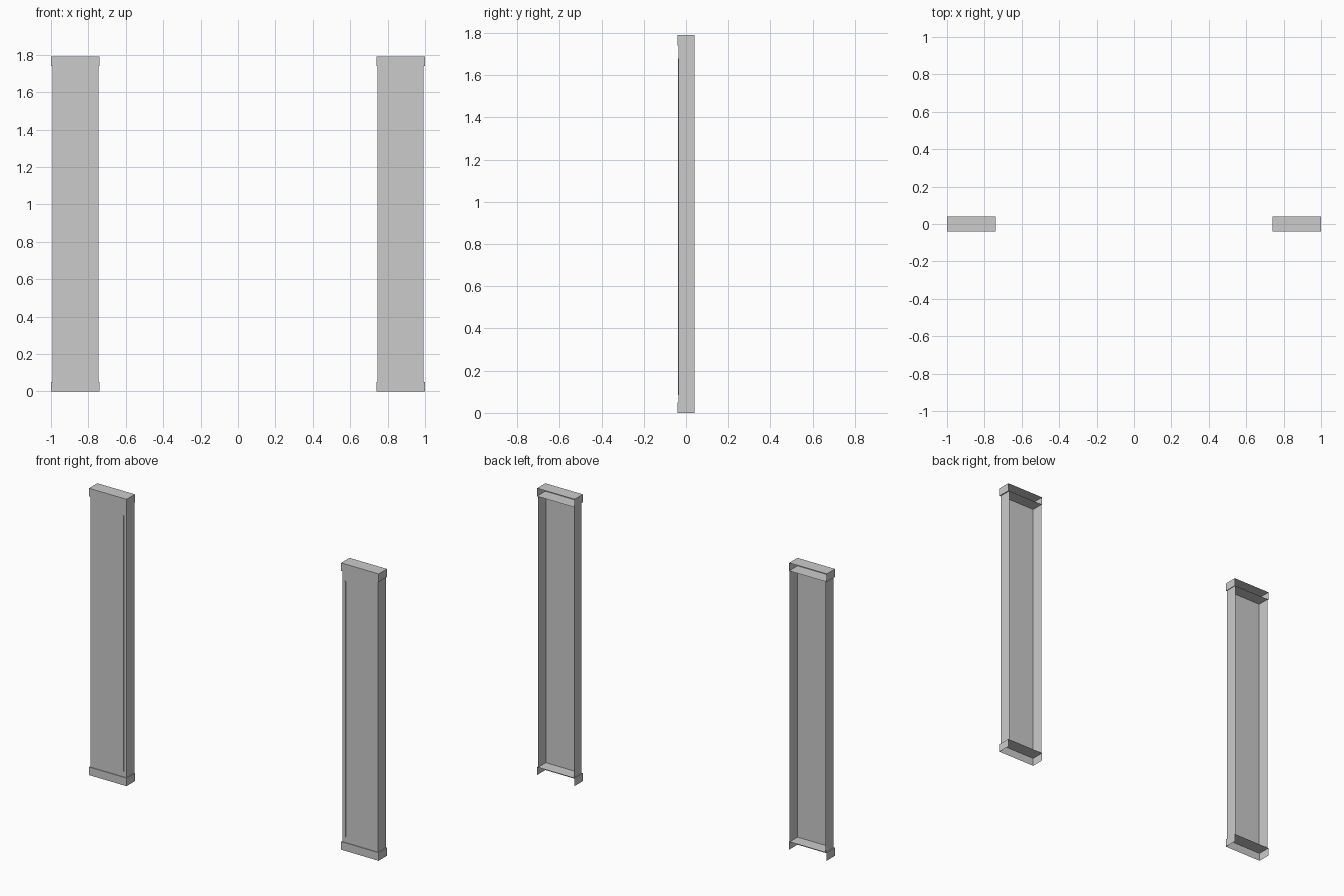
import bpy
import bmesh
from mathutils import Vector

cube = bpy.data.objects.get("Cube")
if cube:
    bpy.data.objects.remove(cube, do_unlink=True)

# One plain grey for everything
GREY = (0.6, 0.6, 0.6, 1.0)
grey = bpy.data.materials.new("plain grey")
grey.use_nodes = True
grey.diffuse_color = GREY
grey.node_tree.nodes["Principled BSDF"].inputs["Base Color"].default_value = GREY

HEIGHT, CAP, BACK = 1.79, 0.05, 0.041
INNER, OUTER, LIP = 0.741, 1.0, 0.007


def open_box(name, low, high, open_sides):
    """Box between two corners, leaving out faces that point along open_sides."""
    low, high = Vector(low), Vector(high)
    bm = bmesh.new()
    bmesh.ops.create_cube(bm, size=1)
    for v in bm.verts:
        v.co = Vector([l + (h - l) * (c + 0.5) for l, h, c in zip(low, high, v.co)])
    bm.normal_update()
    gone = [f for f in bm.faces
            if any(f.normal.dot(Vector(d)) > 0.9 for d in open_sides)]
    bmesh.ops.delete(bm, geom=gone, context='FACES')
    mesh = bpy.data.meshes.new(name)
    bm.to_mesh(mesh)
    bm.free()
    mesh.materials.append(grey)
    obj = bpy.data.objects.new(name, mesh)
    bpy.context.collection.objects.link(obj)


REAR, UP, DOWN = (0, 1, 0), (0, 0, 1), (0, 0, -1)

for side, sign in (("left", 1), ("right", -1)):
    def part(name, x0, x1, y0, y1, z0, z1, open_sides):
        a, b = sorted((sign * x0, sign * x1))
        open_box(f"{side}_{name}", (a, y0, z0), (b, y1, z1), open_sides)

    # Hollow shaft, open behind
    face = -BACK + 0.005
    part("shaft", INNER + 0.004, OUTER - LIP, face, BACK,
         CAP, HEIGHT - CAP, (REAR, UP, DOWN))
    # Head block and floor block
    part("head_block", INNER, OUTER, -BACK, BACK, HEIGHT - CAP, HEIGHT, (REAR,))
    part("base_block", INNER, OUTER, -BACK, BACK, 0, CAP, (REAR, DOWN))
    # Thin raised bead beside the opening
    part("bead", 0.762, 0.77, face - 0.003, face, 0.085, 1.68, (REAR,))
